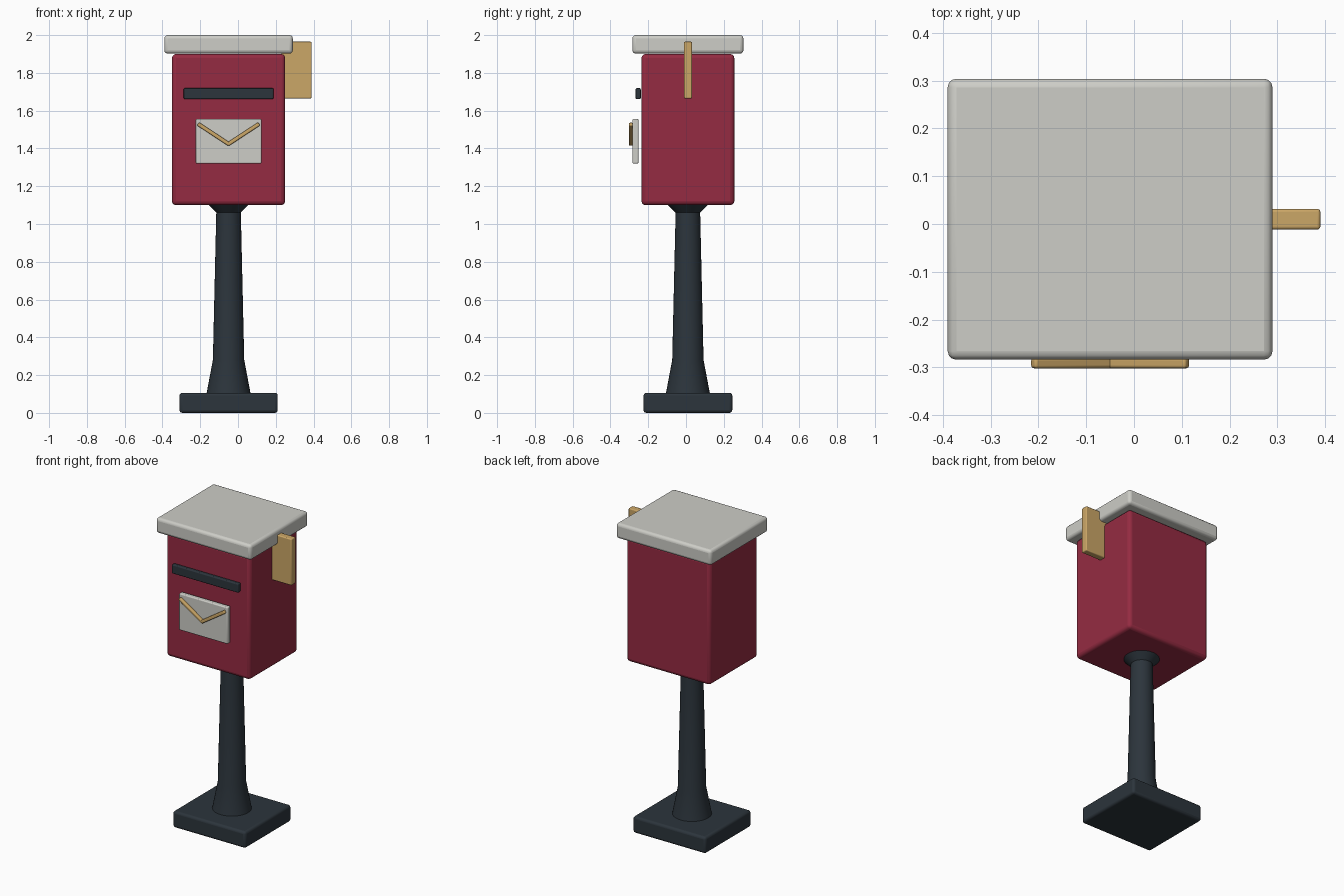
import bpy, bmesh, math
from mathutils import Matrix, Vector

cube = bpy.data.objects.get("Cube")
if cube:
    bpy.data.objects.remove(cube, do_unlink=True)


def material(name, rgb):
    mat = bpy.data.materials.new(name)
    mat.use_nodes = True
    color = (*rgb, 1)
    mat.diffuse_color = color
    bsdf = mat.node_tree.nodes["Principled BSDF"]
    bsdf.inputs["Base Color"].default_value = color
    bsdf.inputs["Roughness"].default_value = 0.7
    return mat


RED = material("deep red", (0.30, 0.024, 0.054))
DARK = material("dark slate", (0.025, 0.035, 0.045))
WHITE = material("off white", (0.61, 0.61, 0.57))
GOLD = material("tan gold", (0.60, 0.385, 0.135))

CX, CY = -0.05, 0.01  # axis of the post and box


def finish(name, bm, mat, bevel=0.0):
    bmesh.ops.recalc_face_normals(bm, faces=bm.faces)
    mesh = bpy.data.meshes.new(name)
    bm.to_mesh(mesh)
    bm.free()
    mesh.materials.append(mat)
    obj = bpy.data.objects.new(name, mesh)
    bpy.context.collection.objects.link(obj)
    if bevel:
        mod = obj.modifiers.new("soft edges", "BEVEL")
        mod.width = bevel
        mod.segments = 3
        mod.limit_method = "ANGLE"
    bpy.ops.object.select_all(action="DESELECT")
    obj.select_set(True)
    bpy.context.view_layer.objects.active = obj
    bpy.ops.object.shade_smooth_by_angle(angle=math.radians(35))
    return obj


def box(name, center, size, mat, bevel, tilt=0.0):
    bm = bmesh.new()
    bmesh.ops.create_cube(bm, size=1)
    bm.transform(Matrix.Translation(center) @ Matrix.Rotation(tilt, 4, "Y")
                 @ Matrix.Diagonal((*size, 1)))
    return finish(name, bm, mat, bevel)


def lathe(name, profile, mat, sides=32):
    bm = bmesh.new()
    rings = [[bm.verts.new((CX + r * math.cos(a), CY + r * math.sin(a), z))
              for a in (math.tau * i / sides for i in range(sides))]
             for r, z in profile]
    for low, high in zip(rings, rings[1:]):
        for i in range(sides):
            j = (i + 1) % sides
            bm.faces.new((low[i], low[j], high[j], high[i]))
    bm.faces.new(rings[0])
    bm.faces.new(rings[-1])
    return finish(name, bm, mat)


# Stand
box("base_plate", (CX, CY, 0.053), (0.52, 0.47, 0.106), DARK, 0.015)
lathe("post", [(0.117, 0.10), (0.083, 0.28), (0.065, 1.06), (0.11, 1.105)], DARK)

# Box and lid
box("mailbox_body", (CX, CY, 1.50), (0.60, 0.492, 0.80), RED, 0.022)
box("lid", (CX, CY, 1.951), (0.68, 0.588, 0.098), WHITE, 0.018)

# Front details
box("mail_slot", (CX, -0.253, 1.69), (0.475, 0.027, 0.058), DARK, 0.006)
box("envelope", (CX, -0.268, 1.438), (0.348, 0.032, 0.236), WHITE, 0.006)
for side, label in ((-1, "right"), (1, "left")):
    tip = Vector((CX + side * 0.157, -0.291, 1.527))
    low = Vector((CX, -0.291, 1.424))
    span = tip - low
    box("envelope_fold_" + label, (tip + low) / 2, (span.length + 0.012, 0.022, 0.02),
        GOLD, 0.006, -math.atan2(span.z, span.x))

# Side flag
box("signal_flag", (0.31, CY, 1.815), (0.16, 0.043, 0.30), GOLD, 0.006)
